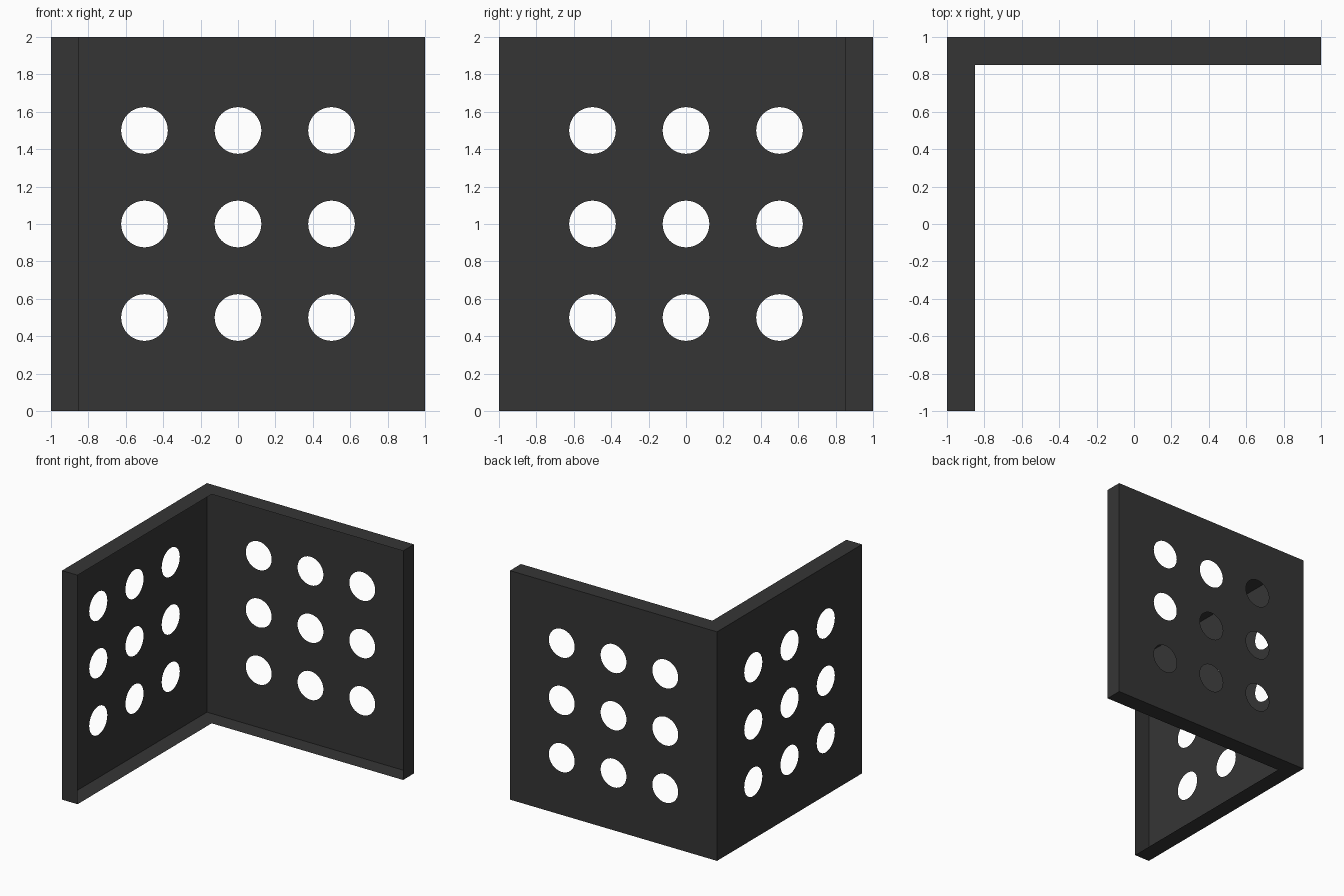
import bpy, bmesh
from math import cos, sin, pi
from mathutils import Vector

default = bpy.data.objects.get("Cube")
if default:
    bpy.data.objects.remove(default, do_unlink=True)

RIM = 0.15       # depth of the folded rim
HOLE = 0.125     # hole radius
PITCH = 0.5      # hole spacing
SEGMENTS = 32

dark = bpy.data.materials.new("charcoal")
colour = (0.036, 0.036, 0.036, 1)
dark.diffuse_color = colour
dark.use_nodes = True
dark.node_tree.nodes["Principled BSDF"].inputs["Base Color"].default_value = colour


def finish(name, bm, outward):
    """Turn the sheet outward and add it to the scene."""
    bm.normal_update()
    for face in bm.faces:
        if face.normal.dot(Vector(outward)) < 0:
            face.normal_flip()
    mesh = bpy.data.meshes.new(name)
    bm.to_mesh(mesh)
    bm.free()
    mesh.materials.append(dark)
    obj = bpy.data.objects.new(name, mesh)
    bpy.context.collection.objects.link(obj)


def stretch(u, cell):
    """Push the outer side of a border cell out to the panel edge."""
    half = PITCH / 2
    return cell * PITCH + (u * 2 if u * cell > half - 1e-5 else u)


def perforated_panel(name, place, outward):
    """Square sheet of nine cells, each a ring of quads around a hole."""
    bm = bmesh.new()
    for i in (-1, 0, 1):
        for j in (-1, 0, 1):
            inner, outer = [], []
            for k in range(SEGMENTS):
                c, s = cos(2 * pi * k / SEGMENTS), sin(2 * pi * k / SEGMENTS)
                reach = PITCH / 2 / max(abs(c), abs(s))
                inner.append(bm.verts.new(place(i * PITCH + HOLE * c, j * PITCH + HOLE * s)))
                outer.append(bm.verts.new(place(stretch(reach * c, i), stretch(reach * s, j))))
            for k in range(SEGMENTS):
                n = (k + 1) % SEGMENTS
                bm.faces.new((inner[k], outer[k], outer[n], inner[n]))
    bmesh.ops.remove_doubles(bm, verts=bm.verts, dist=1e-4)
    finish(name, bm, outward)


def sheet(name, outlines, outward):
    """Flat sheet made of one or more outlines."""
    bm = bmesh.new()
    for outline in outlines:
        bm.faces.new([bm.verts.new(p) for p in outline])
    bmesh.ops.remove_doubles(bm, verts=bm.verts, dist=1e-4)
    finish(name, bm, outward)


# Two perforated panels meeting at the corner
perforated_panel("back_panel", lambda u, v: (u, 1, 1 + v), (0, 1, 0))
perforated_panel("side_panel", lambda u, v: (-1, u, 1 + v), (-1, 0, 0))

# L-shaped top and bottom rims, mitred at the corner
e = 1 - RIM
for name, z, up in (("bottom_rim", 0, -1), ("top_rim", 2, 1)):
    back = [(-1, 1, z), (1, 1, z), (1, e, z), (-e, e, z)]
    side = [(-1, 1, z), (-e, e, z), (-e, -1, z), (-1, -1, z)]
    sheet(name, (back, side), (0, 0, up))

# Upright rims at the free ends
sheet("back_end_rim", [[(1, e, 0), (1, 1, 0), (1, 1, 2), (1, e, 2)]], (1, 0, 0))
sheet("side_end_rim", [[(-1, -1, 0), (-e, -1, 0), (-e, -1, 2), (-1, -1, 2)]], (0, -1, 0))
